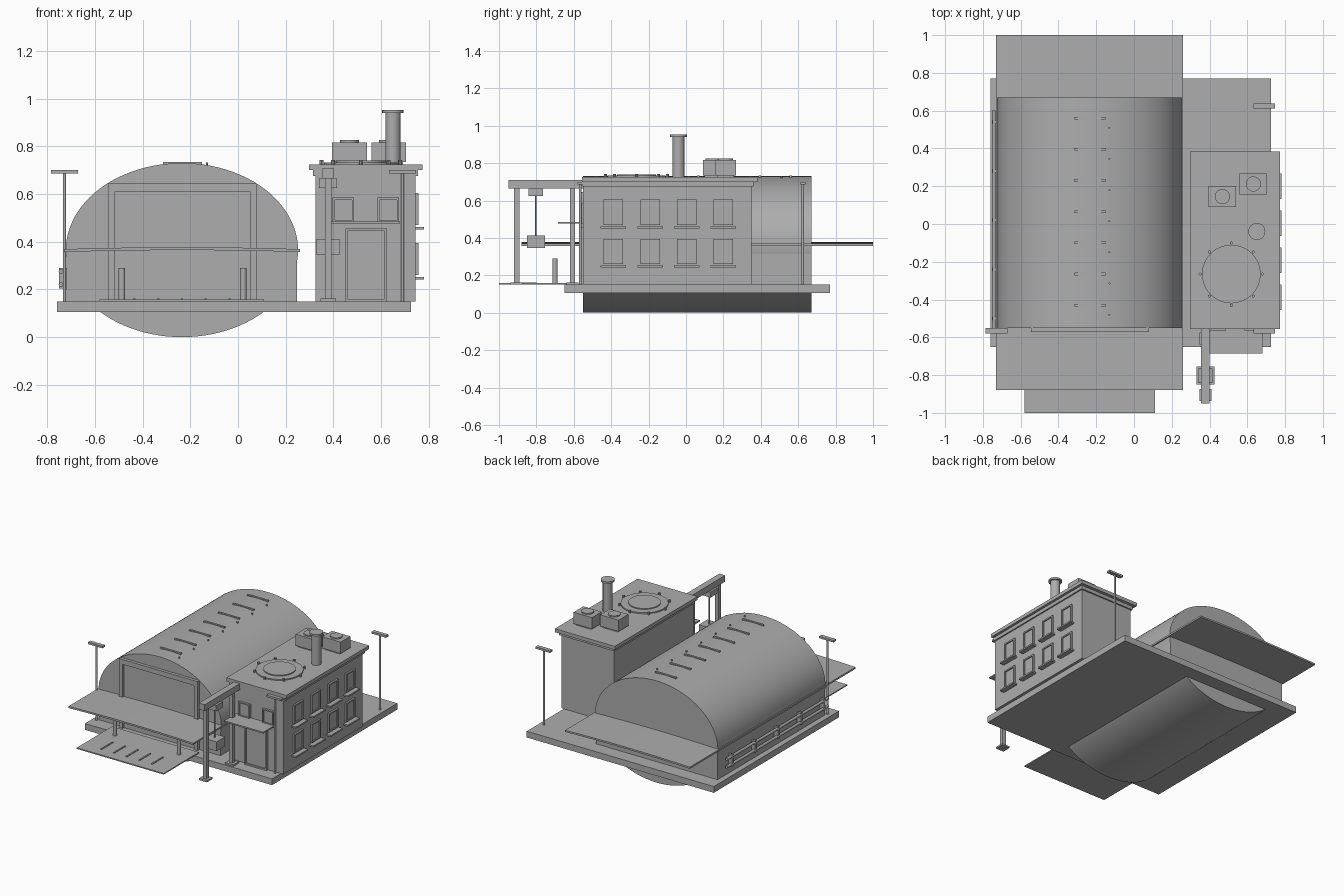
import bpy
import bmesh
from math import cos, sin, pi

cube = bpy.data.objects.get("Cube")
if cube:
    bpy.data.objects.remove(cube, do_unlink=True)

grey = bpy.data.materials.new("plain grey")
grey.use_nodes = True
tone = (0.42, 0.42, 0.42, 1)
grey.diffuse_color = tone
grey.node_tree.nodes["Principled BSDF"].inputs["Base Color"].default_value = tone


def finish(name, bm, smooth=False):
    bmesh.ops.recalc_face_normals(bm, faces=bm.faces)
    mesh = bpy.data.meshes.new(name)
    bm.to_mesh(mesh)
    bm.free()
    mesh.materials.append(grey)
    obj = bpy.data.objects.new(name, mesh)
    bpy.context.collection.objects.link(obj)
    if smooth:
        bpy.ops.object.select_all(action='DESELECT')
        obj.select_set(True)
        bpy.context.view_layer.objects.active = obj
        bpy.ops.object.shade_smooth_by_angle(angle=0.6)
    return obj


def box(name, xs, ys, zs):
    bm = bmesh.new()
    bmesh.ops.create_cube(bm, size=1)
    for v in bm.verts:
        v.co = [r[0] if c < 0 else r[1] for c, r in zip(v.co, (xs, ys, zs))]
    return finish(name, bm)


def prism(name, outline, y0, y1, smooth=False):
    """Extrude an x-z outline along y."""
    bm = bmesh.new()
    face = bm.faces.new([bm.verts.new((x, y0, z)) for x, z in outline])
    new = bmesh.ops.extrude_face_region(bm, geom=[face])["geom"]
    for v in new:
        if isinstance(v, bmesh.types.BMVert):
            v.co.y = y1
    return finish(name, bm, smooth)


def rod(name, x, y, z0, z1, r, sides=16):
    bm = bmesh.new()
    bmesh.ops.create_cone(bm, cap_ends=True, segments=sides, radius1=r, radius2=r, depth=z1 - z0)
    for v in bm.verts:
        v.co += type(v.co)((x, y, (z0 + z1) / 2))
    return finish(name, bm, True)


def circle(cx, cz, rx, rz, n):
    return [(cx + rx * cos(2 * pi * i / n), cz + rz * sin(2 * pi * i / n)) for i in range(n)]


def around(c, half):
    return (c - half, c + half)


def frame(name, us, zs, depth, t, side=False):
    """Four-bar frame, on the front wall or (side) on the left wall."""
    bars = [((us[0], us[0] + t), zs), ((us[1] - t, us[1]), zs),
            (us, (zs[0], zs[0] + t)), (us, (zs[1] - t, zs[1]))]
    for u, z in bars:
        box(name, depth if side else u, u if side else depth, z)


# Ground slab and elliptical hall
HX = -0.235
box("ground_slab", (-0.76, 0.725), (-0.65, 0.77), (0.105, 0.15))
prism("hall_vault", circle(HX, 0.365, 0.487, 0.365, 96), -0.55, 0.67, True)
box("hall_lower_walls", (-0.72, 0.247), (-0.55, 0.67), (0.15, 0.366))

# Bowed canopy plate running through the hall
top = [(HX + 0.495 * t / 8, 0.377 - 0.008 * (t / 8) ** 2) for t in range(-8, 9)]
prism("canopy_plate", top + [(x, z - 0.012) for x, z in reversed(top)], -0.88, 1.0)

# Hall door
box("hall_door", (-0.515, 0.05), (-0.557, -0.548), (0.15, 0.61))
for x in (-0.53, 0.065):
    box("door_jamb", around(x, 0.015), (-0.572, -0.548), (0.15, 0.645))
box("door_header", (-0.545, 0.08), (-0.572, -0.548), (0.61, 0.645))

# Entry ramp with grip strips and bollards
box("entry_ramp", (-0.58, 0.11), (-1.0, -0.6), (0.15, 0.158))
for i in range(5):
    box("grip_strip", around(HX + (i - 2) * 0.1, 0.005), (-0.93, -0.8), (0.157, 0.163))
for x in (-0.487, 0.022):
    rod("bollard", x, -0.7, 0.155, 0.29, 0.014)

# Ridge vents
for i in range(7):
    y = 0.56 - i * 0.165
    box("ridge_vent", (-0.315, -0.15), around(y, 0.007), (0.715, 0.735))
    rod("ridge_stud", -0.13, y - 0.05, 0.71, 0.732, 0.005, 8)

# Wall pipes along the hall
for z in (0.22, 0.276):
    prism("wall_pipe", circle(-0.742, z, 0.01, 0.01, 12), -0.55, 0.6, True)
for i in range(5):
    box("pipe_bracket", (-0.75, -0.715), around(-0.5 + i * 0.26, 0.008), (0.205, 0.29))

# Annex body and roof
box("annex_walls", (0.325, 0.745), (-0.55, 0.35), (0.15, 0.7))
box("annex_cornice", (0.315, 0.755), (-0.554, 0.36), (0.675, 0.7))
box("annex_roof", (0.297, 0.773), (-0.555, 0.383), (0.7, 0.725))

# Annex side windows
for i in range(4):
    y = -0.388 + i * 0.196
    for z in (0.26, 0.47):
        frame("side_window_frame", around(y, 0.052), (z, z + 0.135), (0.74, 0.757), 0.01, True)
        box("side_window_pane", (0.74, 0.749), around(y, 0.043), (z + 0.01, z + 0.125))
        box("side_window_sill", (0.74, 0.78), around(y, 0.068), (z - 0.019, z - 0.008))

# Annex front windows, door and awning
for x in (0.442, 0.63):
    frame("front_window_frame", around(x, 0.045), (0.48, 0.585), (-0.565, -0.545), 0.009)
    box("front_window_pane", around(x, 0.038), (-0.555, -0.548), (0.487, 0.578))
box("annex_door", (0.46, 0.615), (-0.56, -0.548), (0.15, 0.445))
frame("annex_door_frame", (0.45, 0.625), (0.15, 0.455), (-0.57, -0.548), 0.01)
box("awning", (0.37, 0.68), (-0.685, -0.548), (0.476, 0.486))

# Round roof hatch with bolts
rod("hatch_rim", 0.515, -0.265, 0.72, 0.733, 0.155, 48)
rod("hatch_lid", 0.515, -0.265, 0.73, 0.74, 0.105, 48)
for i in range(8):
    a = i * pi / 4
    rod("hatch_bolt", 0.515 + 0.165 * cos(a), -0.265 + 0.165 * sin(a), 0.72, 0.742, 0.008, 8)

# Chimney
rod("chimney", 0.65, -0.04, 0.72, 0.945, 0.032, 24)
rod("chimney_cap", 0.65, -0.04, 0.94, 0.953, 0.045, 24)

# Roof cooling units
for x, y in ((0.468, 0.145), (0.632, 0.212)):
    box("cooling_unit", around(x, 0.073), around(y, 0.055), (0.735, 0.817))
    box("cooling_unit_base", around(x, 0.06), around(y, 0.045), (0.72, 0.736))
    rod("cooling_fan", x, y, 0.81, 0.826, 0.04, 24)

# Hoist gantry with trolley and load
CX = 0.378
box("gantry_beam", around(CX, 0.023), (-0.95, -0.55), (0.665, 0.71))
for y in (-0.905, -0.607):
    box("gantry_post", around(CX, 0.014), around(y, 0.014), (0.15, 0.67))
    box("gantry_foot", around(CX, 0.032), around(y, 0.032), (0.15, 0.162))
box("hoist_trolley", around(CX, 0.038), around(-0.803, 0.038), (0.625, 0.665))
rod("hoist_rope", CX, -0.803, 0.4, 0.63, 0.004, 8)
box("hoist_load", around(CX, 0.048), around(-0.803, 0.048), (0.345, 0.412))

# Lamp posts
for x, y in ((-0.728, -0.565), (0.69, -0.565), (0.69, 0.625)):
    rod("lamp_post", x, y, 0.15, 0.69, 0.007, 12)
    box("lamp_head", around(x, 0.057), around(y, 0.014), (0.686, 0.7))
